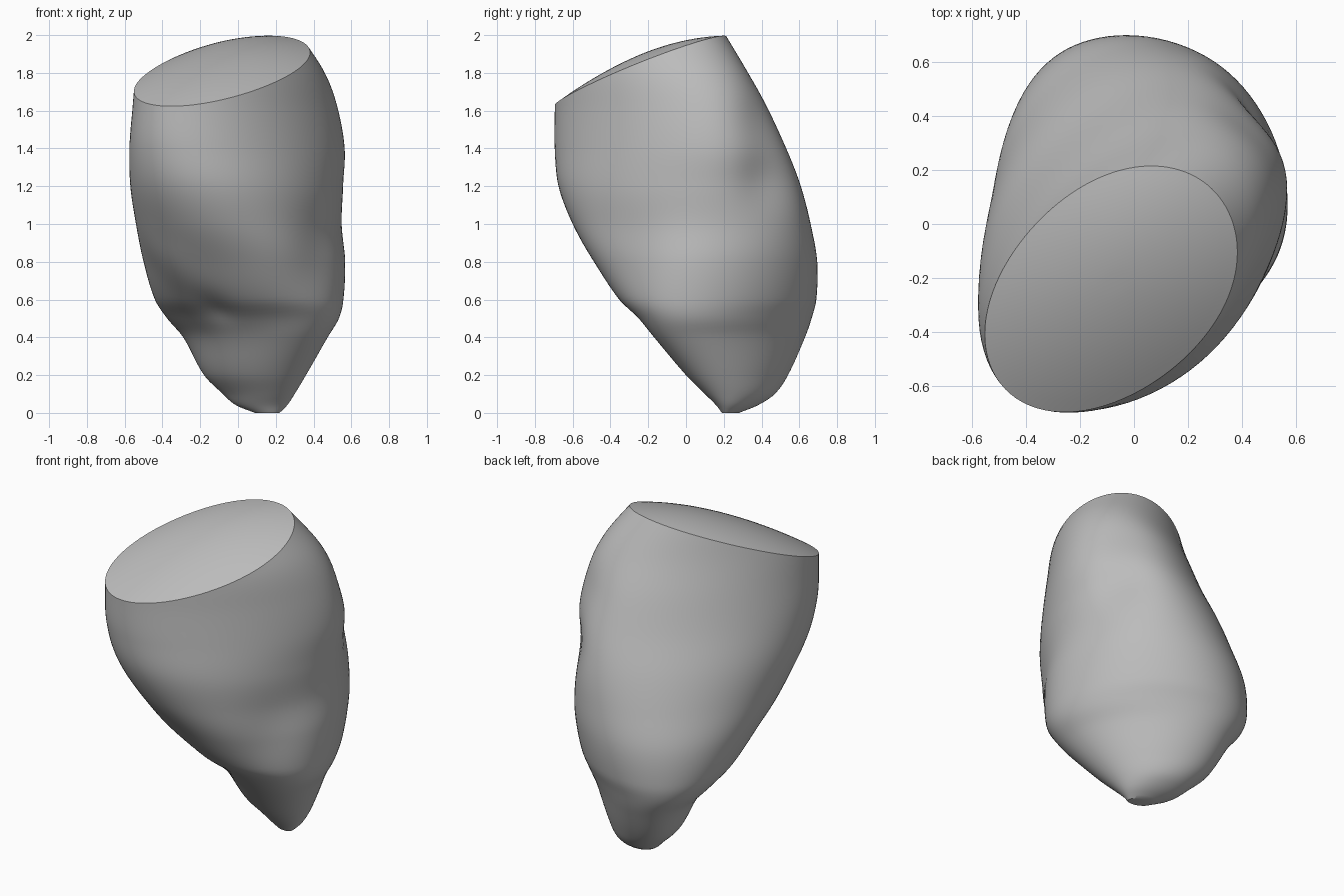
import bpy, bmesh
from math import sin, cos, asin, pi, exp
from mathutils import Vector

if "Cube" in bpy.data.objects:
    bpy.data.objects.remove(bpy.data.objects["Cube"])

SIDES, LEVELS, CAP_RINGS = 96, 80, 12

# Cross-sections: height, x min, x max, y min, y max, diagonal skew
SECTIONS = [
    (0.0, 0.09, 0.22, 0.19, 0.28, -0.4),
    (0.04, -0.01, 0.26, 0.16, 0.38, -0.4),
    (0.1, -0.08, 0.30, 0.10, 0.47, -0.4),
    (0.2, -0.18, 0.36, 0.0, 0.54, -0.4),
    (0.4, -0.29, 0.475, -0.17, 0.63, -0.43),
    (0.5, -0.375, 0.535, -0.255, 0.665, -0.37),
    (0.6, -0.44, 0.56, -0.36, 0.69, -0.25),
    (0.8, -0.50, 0.57, -0.49, 0.695, -0.08),
    (1.0, -0.54, 0.55, -0.60, 0.66, 0.12),
    (1.2, -0.57, 0.56, -0.675, 0.61, 0.27),
    (1.4, -0.575, 0.57, -0.695, 0.54, 0.39),
    (1.6, -0.56, 0.535, -0.695, 0.45, 0.44),
    (1.8, -0.54, 0.46, -0.69, 0.33, 0.44),
    (2.0, -0.50, 0.33, -0.66, 0.21, 0.4),
]

# Soft swellings and hollows: centre, radius, outward push
BUMPS = [
    ((-0.13, -0.20, 0.55), 0.11, -0.03),
    ((-0.36, -0.30, 0.76), 0.18, 0.03),
    ((0.42, -0.30, 0.80), 0.24, -0.04),
    ((0.41, 0.38, 1.52), 0.19, -0.05),
    ((0.43, 0.42, 1.25), 0.19, -0.06),
]


def section(z):
    """Smoothly interpolated section values at height z."""
    last = len(SECTIONS) - 2
    i = next((k for k in range(last) if z < SECTIONS[k + 1][0]), last)
    p, q = SECTIONS[i], SECTIONS[i + 1]
    before, after = SECTIONS[max(i - 1, 0)], SECTIONS[min(i + 2, last + 1)]
    h = q[0] - p[0]
    t = (z - p[0]) / h
    values = []
    for c in range(1, 6):
        m0 = (q[c] - before[c]) / (q[0] - before[0]) * h
        m1 = (after[c] - p[c]) / (after[0] - p[0]) * h
        d = q[c] - p[c]
        values.append(p[c] + t * (m0 + t * (3 * d - 2 * m0 - m1 + t * (m0 + m1 - 2 * d))))
    return values


def wall(z, a):
    """Point on the side wall at height z and angle a."""
    x0, x1, y0, y1, skew = section(z)
    centre = Vector(((x0 + x1) / 2, (y0 + y1) / 2, z))
    # Sharing the skew between both axes keeps the columns from twisting
    lean = asin(skew) / 2
    p = centre + Vector(((x1 - x0) / 2 * cos(a - lean), (y1 - y0) / 2 * sin(a + lean), 0))
    out = (p - centre).normalized()
    push = sum(amount * exp(-((p - Vector(c)).length / r) ** 2) for c, r, amount in BUMPS)
    return p + out * push


def rim_height(a):
    """Height where the wall meets the slanted cut."""
    z = 1.8
    for _ in range(40):
        p = wall(z, a)
        z = (z + 1.822 + 0.103 * p.x + 0.363 * (p.y + 0.235)) / 2
    return z


def bridge(bm, lower, upper):
    for i in range(SIDES):
        j = (i + 1) % SIDES
        bm.faces.new((lower[i], lower[j], upper[j], upper[i]))


bm = bmesh.new()
angles = [2 * pi * i / SIDES for i in range(SIDES)]
heights = [rim_height(a) for a in angles]

# Side wall, from the tip up to the slanted rim
rings = []
for k in range(LEVELS + 1):
    t = (k / LEVELS) ** 1.2
    rings.append([bm.verts.new(wall(h * t, a)) for h, a in zip(heights, angles)])
bm.faces.new(rings[0][::-1])

# Gently domed slanted top
rim = [v.co.copy() for v in rings[-1]]
middle = sum(rim, Vector()) / SIDES
for k in range(1, CAP_RINGS):
    s = 1 - k / CAP_RINGS
    lift = Vector((0, 0, 0.08 * (1 - s * s)))
    rings.append([bm.verts.new(middle.lerp(p, s) + lift) for p in rim])
for lower, upper in zip(rings, rings[1:]):
    bridge(bm, lower, upper)
bm.faces.new(rings[-1])
bmesh.ops.recalc_face_normals(bm, faces=bm.faces)

mesh = bpy.data.meshes.new("organic_body")
bm.to_mesh(mesh)
bm.free()
body = bpy.data.objects.new("organic_body", mesh)
bpy.context.collection.objects.link(body)

grey = bpy.data.materials.new("plain grey")
grey.use_nodes = True
colour = (0.5, 0.5, 0.5, 1)
grey.diffuse_color = colour
grey.node_tree.nodes["Principled BSDF"].inputs["Base Color"].default_value = colour
mesh.materials.append(grey)

bpy.context.view_layer.objects.active = body
body.select_set(True)
bpy.ops.object.shade_smooth_by_angle(angle=0.6)
